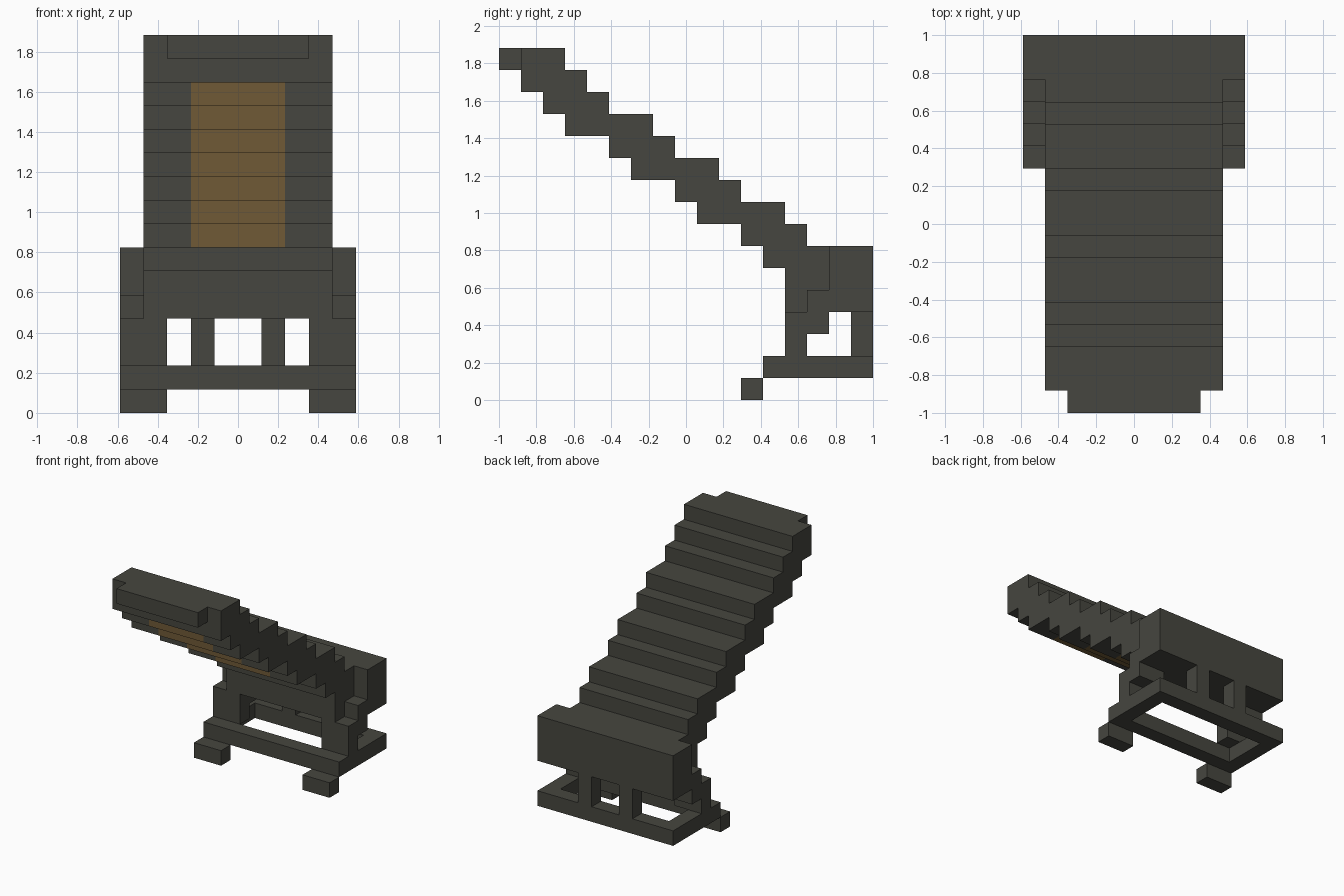
import bpy, bmesh

if "Cube" in bpy.data.objects:
    bpy.data.objects.remove(bpy.data.objects["Cube"])

U = 2 / 17          # one block; coordinates below are in blocks
J0 = 8.5            # block offset that centres the model on y


def material(name, rgb):
    m = bpy.data.materials.new(name)
    m.diffuse_color = (*rgb, 1)
    m.use_nodes = True
    m.node_tree.nodes["Principled BSDF"].inputs["Base Color"].default_value = m.diffuse_color
    return m


DARK = material("dark grey", (0.061, 0.061, 0.050))
BROWN = material("brown", (0.162, 0.102, 0.037))


def prism(name, profile, stations):
    """Extrude a (y, z) profile across the given x stations."""
    bm = bmesh.new()
    rings = [[bm.verts.new((x * U, (y - J0) * U, z * U)) for y, z in profile]
             for x in stations]
    n = len(profile)
    for a, b in zip(rings, rings[1:]):
        for i in range(n):
            bm.faces.new((a[i], a[(i + 1) % n], b[(i + 1) % n], b[i]))
    bm.faces.new(rings[0])
    bm.faces.new(rings[-1])
    bmesh.ops.recalc_face_normals(bm, faces=bm.faces)
    me = bpy.data.meshes.new(name)
    bm.to_mesh(me)
    bm.free()
    me.materials.append(DARK)
    ob = bpy.data.objects.new(name, me)
    bpy.context.collection.objects.link(ob)
    return ob


def box(name, x0, x1, y0, y1, z0, z1):
    return prism(name, [(y0, z0), (y1, z0), (y1, z1), (y0, z1)], [x0, x1])


# Stepped leaning slab: front and back y of each row, top row first
rows = [(1, 3), (1, 4), (2, 5), (3, 7), (5, 8), (6, 10), (8, 11), (9, 13),
        (11, 14), (12, 15), (13, 15), (13, 14)]
front, back = [], []
for i, (f, b) in enumerate(rows):
    z = 16 - i
    front += [(f, z), (f, z - 1)]
    back += [(b, z), (b, z - 1)]
outline = []
for p in front + back[::-1]:
    # drop points in the middle of a straight run
    if len(outline) > 1 and p[0] == outline[-1][0] == outline[-2][0]:
        outline.pop()
    if not outline or p != outline[-1]:
        outline.append(p)
slab = prism("stepped_slab", outline, [-4, -2, 2, 4])

# Brown centre panel on the forward and downward steps
slab.data.materials.append(BROWN)
for f in slab.data.polygons:
    c, n = f.center / U, f.normal
    if abs(c.x) < 1.9 and (n.y < -0.5 or n.z < -0.5) and 6.9 < c.z < 13.9:
        f.material_index = 1

# Narrow lip at the top front
box("top_lip", -3, 3, 0, 1, 15, 16)

# Wide rear housing with a step at its front
prism("rear_housing", [(14, 4), (17, 4), (17, 7), (15, 7), (15, 5), (14, 5)], [-5, 5])

# Base frame: front and back bars, side rails
box("base_front_bar", -5, 5, 12, 13, 1, 2)
box("base_back_bar", -5, 5, 16, 17, 1, 2)
for side, s in (("left", -1), ("right", 1)):
    box(side + "_base_rail", *sorted((4 * s, 5 * s)), 13, 16, 1, 2)
    # Front column with a bracket under the housing
    prism(side + "_front_column",
          [(13, 2), (14, 2), (14, 3), (15, 3), (15, 4), (13, 4)],
          sorted((3 * s, 5 * s)))
    box(side + "_back_post", *sorted((s, 2 * s)), 16, 17, 2, 4)
    box(side + "_foot", *sorted((3 * s, 5 * s)), 11, 12, 0, 1)
